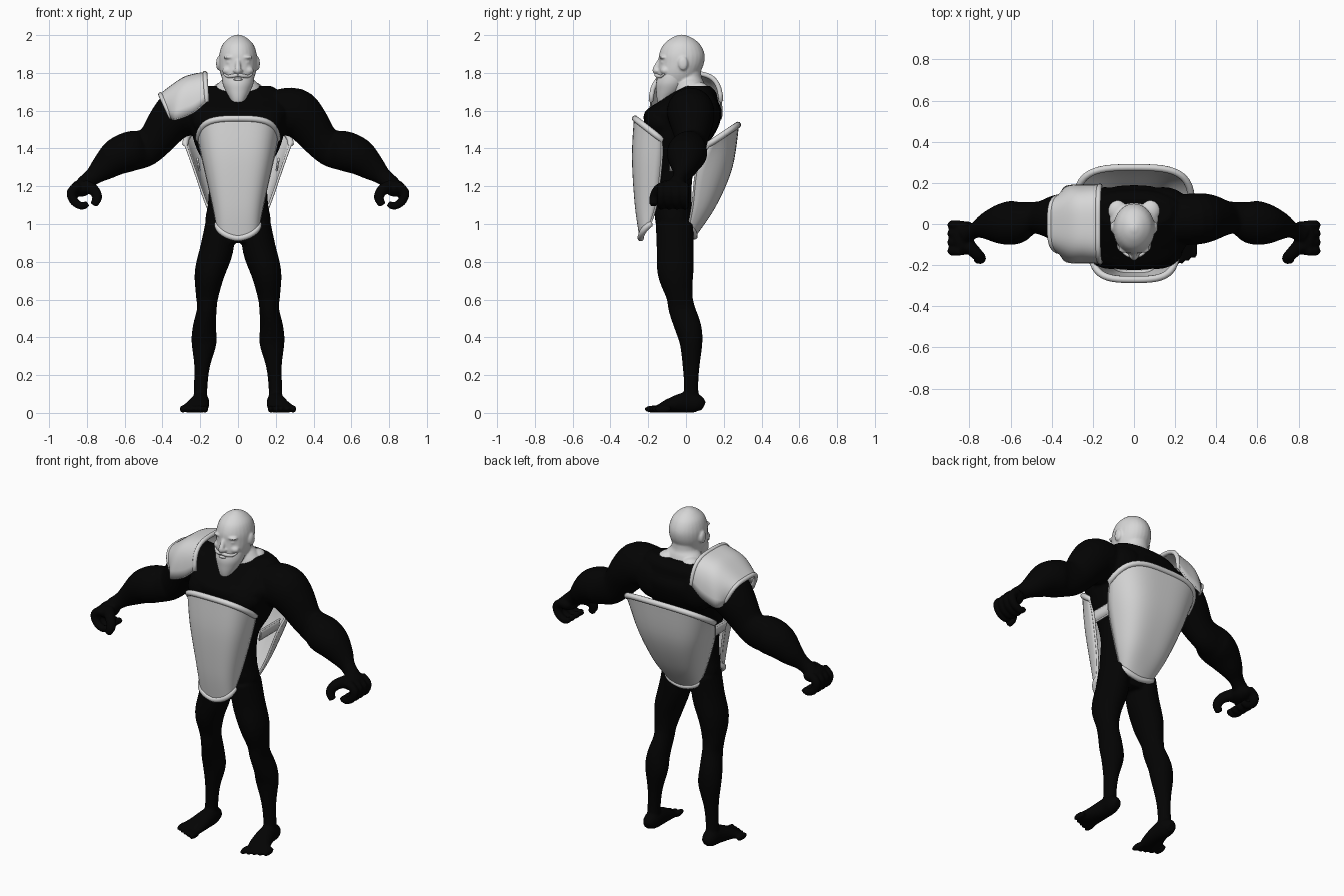
import bpy
import bmesh
import math
from mathutils import Vector, Matrix

default_cube = bpy.data.objects.get("Cube")
if default_cube:
    bpy.data.objects.remove(default_cube, do_unlink=True)


def material(name, value):
    mat = bpy.data.materials.new(name)
    mat.use_nodes = True
    color = (value, value, value, 1)
    mat.diffuse_color = color
    shader = mat.node_tree.nodes["Principled BSDF"]
    shader.inputs["Base Color"].default_value = color
    shader.inputs["Roughness"].default_value = 0.7
    return mat


BLACK = material("near black", 0.001)
GREY = material("pale grey", 0.68)


def spline(rows, steps):
    """Catmull-Rom interpolation of rows of numbers."""
    result = []
    last = len(rows) - 1
    for i in range(last):
        a, b, c, d = (rows[max(0, min(last, i + k))] for k in (-1, 0, 1, 2))
        for step in range(steps):
            t = step / steps
            result.append([
                q + t * ((r - p) + t * ((2 * p - 5 * q + 4 * r - s) + t * (3 * (q - r) + s - p))) / 2
                for p, q, r, s in zip(a, b, c, d)])
    result.append(list(rows[-1]))
    return result


def loft(bm, rows, ref=(0, 1, 0), side=1, box=1.0, level=False, steps=4, sides=28):
    """Skin oval rings: each row is x, y, z, radius along ref, radius across."""
    rows = spline(rows, steps)
    centres = [Vector((r[0] * side, r[1], r[2])) for r in rows]
    rings = []
    for i, (centre, row) in enumerate(zip(centres, rows)):
        tangent = centres[min(i + 1, len(rows) - 1)] - centres[max(i - 1, 0)]
        if level:
            tangent = Vector((0, 0, 1))
        tangent.normalize()
        u = Vector(ref)
        u = (u - tangent * u.dot(tangent)).normalized()
        v = tangent.cross(u)
        ring = []
        for k in range(sides):
            angle = math.tau * k / sides
            c, s = math.cos(angle), math.sin(angle)
            c = math.copysign(abs(c) ** box, c)
            s = math.copysign(abs(s) ** box, s)
            ring.append(bm.verts.new(centre + u * row[3] * c + v * row[4] * s))
        rings.append(ring)
    for low, high in zip(rings, rings[1:]):
        for k in range(sides):
            n = (k + 1) % sides
            bm.faces.new((low[k], low[n], high[n], high[k]))
    bm.faces.new(rings[0])
    bm.faces.new(rings[-1])


def ball(bm, centre, radii, side=1):
    place = Matrix.Translation((centre[0] * side, centre[1], centre[2]))
    bmesh.ops.create_uvsphere(bm, u_segments=20, v_segments=12, radius=1,
                              matrix=place @ Matrix.Diagonal((*radii, 1)))


def finish(bm, name, mat, voxel=None):
    bmesh.ops.recalc_face_normals(bm, faces=bm.faces[:])
    mesh = bpy.data.meshes.new(name)
    bm.to_mesh(mesh)
    bm.free()
    mesh.polygons.foreach_set("use_smooth", [True] * len(mesh.polygons))
    mesh.materials.append(mat)
    obj = bpy.data.objects.new(name, mesh)
    bpy.context.collection.objects.link(obj)
    if voxel:
        fuse = obj.modifiers.new("fuse", "REMESH")
        fuse.mode = "VOXEL"
        fuse.voxel_size = voxel
        fuse.use_smooth_shade = True
        relax = obj.modifiers.new("relax", "SMOOTH")
        relax.factor = 0.5
        relax.iterations = 3
    return obj


# Body: torso, limbs, hands and feet fused into one skin
body = bmesh.new()
loft(body, [(0, -.06, .90, .08, .10), (0, -.06, 1, .1, .17), (0, -.07, 1.1, .1, .16),
            (0, -.07, 1.2, .1, .155), (0, -.07, 1.3, .115, .17), (0, -.05, 1.4, .15, .22),
            (0, -.025, 1.5, .19, .25), (0, -.015, 1.59, .205, .27), (0, .015, 1.65, .155, .26),
            (0, .045, 1.695, .115, .23), (0, .06, 1.73, .07, .18)], box=.85, level=True)
for side in (1, -1):
    # Chest and shoulder blade
    ball(body, (.11, -.12, 1.54), (.13, .10, .09), side)
    ball(body, (.14, .10, 1.58), (.12, .08, .12), side)
    # Arm
    loft(body, [(.2, .02, 1.59, .12, .12), (.3, .025, 1.59, .125, .13),
                (.365, .03, 1.535, .115, .115), (.44, .03, 1.44, .085, .095),
                (.5, .03, 1.4, .078, .1), (.57, .01, 1.385, .105, .105),
                (.64, 0, 1.355, .1, .098), (.71, -.01, 1.3, .07, .072),
                (.77, -.03, 1.25, .038, .046), (.82, -.05, 1.21, .045, .042)], side=side)
    # Hand with curled fingers and thumb
    ball(body, (.83, -.065, 1.19), (.055, .08, .045), side)
    for i in range(4):
        y = -.005 - i * .042
        loft(body, [(.84, y, 1.205, .022, .024), (.882, y, 1.17, .022, .025),
                    (.868, y, 1.12, .021, .023), (.825, y, 1.095, .02, .02),
                    (.795, y, 1.11, .017, .017)], side=side)
    loft(body, [(.81, -.1, 1.2, .035, .035), (.765, -.145, 1.18, .03, .03),
                (.745, -.168, 1.14, .026, .026), (.765, -.172, 1.1, .02, .02)],
         ref=(1, 0, 0), side=side)
    # Leg
    loft(body, [(.095, -.06, 1, .1, .078), (.112, -.057, .87, .098, .088),
                (.15, -.055, .74, .095, .08), (.163, -.035, .62, .07, .06),
                (.165, -.022, .55, .07, .052), (.178, .012, .45, .07, .062),
                (.18, .027, .37, .06, .066), (.19, .027, .25, .045, .042),
                (.197, .027, .15, .038, .036), (.2, .027, .05, .042, .036)], side=side)
    # Foot and toes
    loft(body, [(.195, .092, .035, .025, .025), (.2, .06, .05, .042, .048),
                (.2, 0, .055, .048, .055), (.213, -.08, .04, .06, .04),
                (.228, -.13, .026, .068, .026), (.23, -.155, .02, .06, .018)],
         ref=(1, 0, 0), side=side)
    for i in range(5):
        ball(body, (.173 + i * .03, -.175 + i * .013, .02), (.0155, .046, .02), side)
finish(body, "body", BLACK, .008)

# Head: skull, neck, nose, brows, cheeks and ears
head = bmesh.new()
loft(head, [(0, -.05, 1.72, .07, .06), (0, -.045, 1.76, .1, .08), (0, -.038, 1.8, .112, .094),
            (0, -.025, 1.85, .12, .101), (0, -.022, 1.9, .12, .099), (0, -.022, 1.95, .097, .082),
            (0, -.022, 1.985, .055, .047), (0, -.022, 2.002, .012, .012)], level=True)
loft(head, [(0, .02, 1.66, .1, .125), (0, .022, 1.715, .085, .125), (0, .02, 1.75, .075, .1),
            (0, .015, 1.78, .067, .075), (0, .01, 1.84, .07, .075)], level=True)
loft(head, [(0, -.125, 1.88, .012, .014), (0, -.15, 1.84, .014, .016),
            (0, -.163, 1.812, .017, .015), (0, -.15, 1.798, .012, .012)], ref=(1, 0, 0))
for side in (1, -1):
    ball(head, (.08, .065, 1.715), (.05, .055, .037), side)
    ball(head, (.042, -.122, 1.883), (.036, .02, .01), side)
    ball(head, (.04, -.119, 1.856), (.022, .015, .012), side)
    ball(head, (.05, -.11, 1.812), (.034, .026, .024), side)
    ball(head, (.015, -.153, 1.81), (.011, .014, .01), side)
    ball(head, (.104, -.015, 1.85), (.012, .026, .036), side)
finish(head, "head", GREY, .006)

# Pointed beard with lower lip, and swept moustache
beard = bmesh.new()
loft(beard, [(0, -.06, 1.81, .08, .085), (0, -.076, 1.75, .082, .083), (0, -.09, 1.705, .068, .066),
             (0, -.11, 1.67, .045, .046), (0, -.125, 1.645, .024, .03),
             (0, -.132, 1.63, .01, .014)], level=True)
ball(beard, (0, -.148, 1.765), (.024, .014, .008))
finish(beard, "beard", GREY)
moustache = bmesh.new()
for side in (1, -1):
    loft(moustache, [(0, -.158, 1.79, .01, .01), (.03, -.15, 1.784, .01, .01),
                     (.055, -.132, 1.782, .008, .008), (.075, -.115, 1.795, .004, .004)],
         ref=(0, 0, 1), side=side)
finish(moustache, "moustache", GREY)


def plate(name, rows, axis, steps=6, across=24, rim=.014):
    """Armour sheet: row is centre xyz, edge offset xyz, half width along axis, edge drop power."""
    bm = bmesh.new()
    grid = []
    for row in spline(rows, steps):
        line = []
        for k in range(across + 1):
            u = 2 * k / across - 1
            bend = abs(u) ** 3
            point = Vector(row[:3]) + Vector((row[3] * bend, row[4] * bend, row[5] * abs(u) ** row[7]))
            point[axis] += row[6] * math.sin(u * 1.5)
            line.append(bm.verts.new(point))
        grid.append(line)
    for low, high in zip(grid, grid[1:]):
        for k in range(across):
            bm.faces.new((low[k], low[k + 1], high[k + 1], high[k]))
    # Rolled rim, thick on the first and last rows, thin on the sides
    border = [(v.co.copy(), 1) for v in grid[0]]
    border += [(line[-1].co.copy(), .4) for line in grid[1:-1]]
    border += [(v.co.copy(), 1) for v in reversed(grid[-1])]
    border += [(line[0].co.copy(), .4) for line in reversed(grid[1:-1])]
    sheet = finish(bm, name, GREY)
    shell = sheet.modifiers.new("thickness", "SOLIDIFY")
    shell.thickness = .012
    shell.offset = 0
    curve = bpy.data.curves.new(name + "_rim", "CURVE")
    curve.dimensions = "3D"
    curve.bevel_depth = rim
    curve.bevel_resolution = 3
    path = curve.splines.new("POLY")
    path.points.add(len(border) - 1)
    for dot, (co, radius) in zip(path.points, border):
        dot.co = (*co, 1)
        dot.radius = radius
    path.use_cyclic_u = True
    path.use_smooth = True
    curve.materials.append(GREY)
    bpy.context.collection.objects.link(bpy.data.objects.new(name + "_rim", curve))


# Armour plates and the side straps that join them
plate("front_plate", [(0, -.27, 1.558, 0, .14, -.11, .21, 3), (0, -.28, 1.35, 0, .15, -.01, .185, 3),
                      (0, -.265, 1.1, 0, .11, .02, .135, 2), (0, -.24, .925, 0, .05, .075, .11, 1.6)],
      0, rim=.017)
plate("back_plate", [(0, .275, 1.525, 0, -.15, -.1, .28, 3), (0, .24, 1.3, 0, -.18, 0, .235, 3),
                     (0, .155, 1.1, 0, -.12, 0, .165, 2), (0, .045, .935, 0, -.03, .05, .11, 1.6)],
      0, rim=.017)
plate("right_shoulder_plate", [(-.175, 0, 1.798, .01, 0, -.145, .185, 3),
                               (-.23, 0, 1.79, -.01, 0, -.2, .187, 3),
                               (-.3, 0, 1.765, -.03, 0, -.21, .18, 3),
                               (-.41, 0, 1.685, .055, 0, -.12, .135, 3)], 1, rim=.013)
for side, label in ((1, "left"), (-1, "right")):
    plate(label + "_strap", [(side * .215, .005, 1.345, 0, 0, 0, .09, 1),
                             (side * .205, .005, 1.285, 0, 0, 0, .09, 1)], 1, steps=2, rim=.006)
